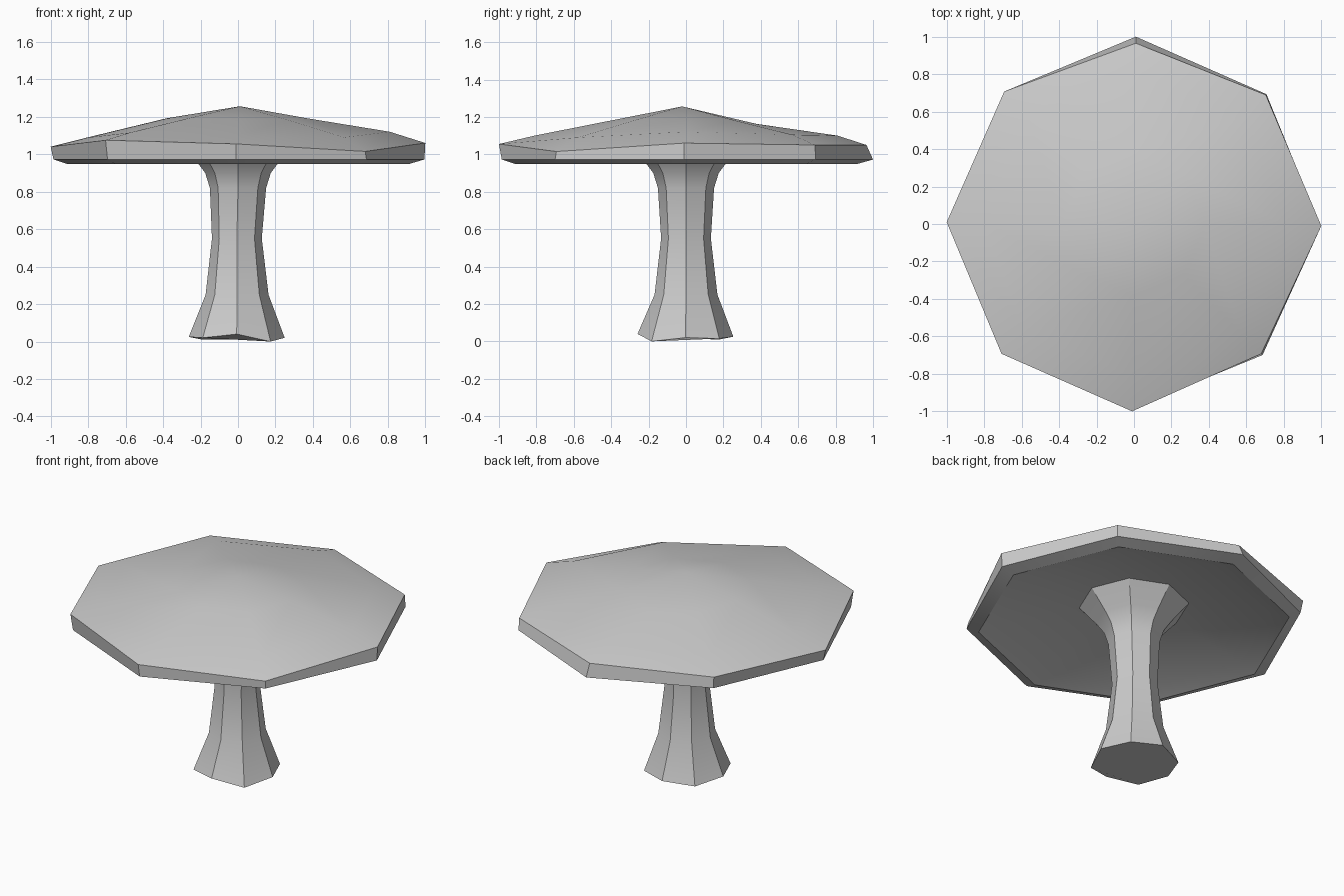
import bpy, bmesh, math

if "Cube" in bpy.data.objects:
    bpy.data.objects.remove(bpy.data.objects["Cube"])

SIDES = 8


def lathe(name, rings, top=None, bottom=None, turn=0.0):
    """Rings run in order as (radius, z, cx, cy); radius and z may be lists with one value per corner."""
    bm = bmesh.new()
    loops = []
    for r, z, cx, cy in rings:
        loop = []
        for i in range(SIDES):
            a = math.tau * i / SIDES + turn
            h = z[i] if isinstance(z, list) else z
            rad = r[i] if isinstance(r, list) else r
            loop.append(bm.verts.new((cx + rad * math.cos(a), cy + rad * math.sin(a), h)))
        loops.append(loop)
    for lo, hi in zip(loops, loops[1:]):
        for i in range(SIDES):
            j = (i + 1) % SIDES
            bm.faces.new((lo[i], lo[j], hi[j], hi[i]))
    for loop, tip in ((loops[-1], top), (loops[0], bottom)):
        if tip is None:
            bm.faces.new(loop)
        else:
            v = bm.verts.new(tip)
            for i in range(SIDES):
                bm.faces.new((loop[i], loop[(i + 1) % SIDES], v))
    bmesh.ops.recalc_face_normals(bm, faces=bm.faces[:])
    mesh = bpy.data.meshes.new(name)
    bm.to_mesh(mesh)
    bm.free()
    obj = bpy.data.objects.new(name, mesh)
    bpy.context.collection.objects.link(obj)
    bpy.context.view_layer.objects.active = obj
    obj.select_set(True)
    bpy.ops.object.shade_smooth_by_angle(angle=math.radians(30))
    obj.select_set(False)
    return obj


# Cap: hollow underside, rolled lip, uneven rim, low peaked top
lip_radius = [0.995, 0.99, 1.0, 0.975, 0.985, 0.975, 0.985, 0.98]
rim_radius = [1.0, 0.985, 0.965, 0.99, 1.0, 0.99, 1.0, 0.97]
rim = [1.06, 1.05, 1.05, 1.05, 1.04, 1.075, 1.055, 1.015]
shoulder = [1.12, 1.105, 1.1, 1.1, 1.088, 1.115, 1.1, 1.09]
crown = [1.19, 1.18, 1.162, 1.178, 1.192, 1.19, 1.185, 1.183]
lathe("mushroom_cap", [
    (0.32, 1.075, 0, 0),
    (0.80, 0.985, 0, 0),
    (0.91, 0.947, 0, 0),
    (lip_radius, 0.972, 0, 0),
    (rim_radius, rim, 0, 0),
    (0.81, shoulder, 0, 0),
    (0.38, crown, 0, 0),
], top=(0.01, -0.02, 1.256), bottom=(0, 0, 1.09), turn=-0.01)

# Stem: uneven flared foot, narrow waist, flare under the cap
foot = [0.02, 0.015, 0.025, 0.01, 0.025, 0.02, 0.04, 0.0]
lathe("mushroom_stem", [
    (0.256, foot, -0.007, -0.003),
    (0.168, 0.25, -0.005, 0),
    (0.133, 0.55, -0.006, 0),
    (0.15, 0.82, 0, 0),
    (0.175, 0.90, 0, 0),
    (0.22, 0.96, 0, 0),
    (0.325, 1.08, 0, 0),
])
